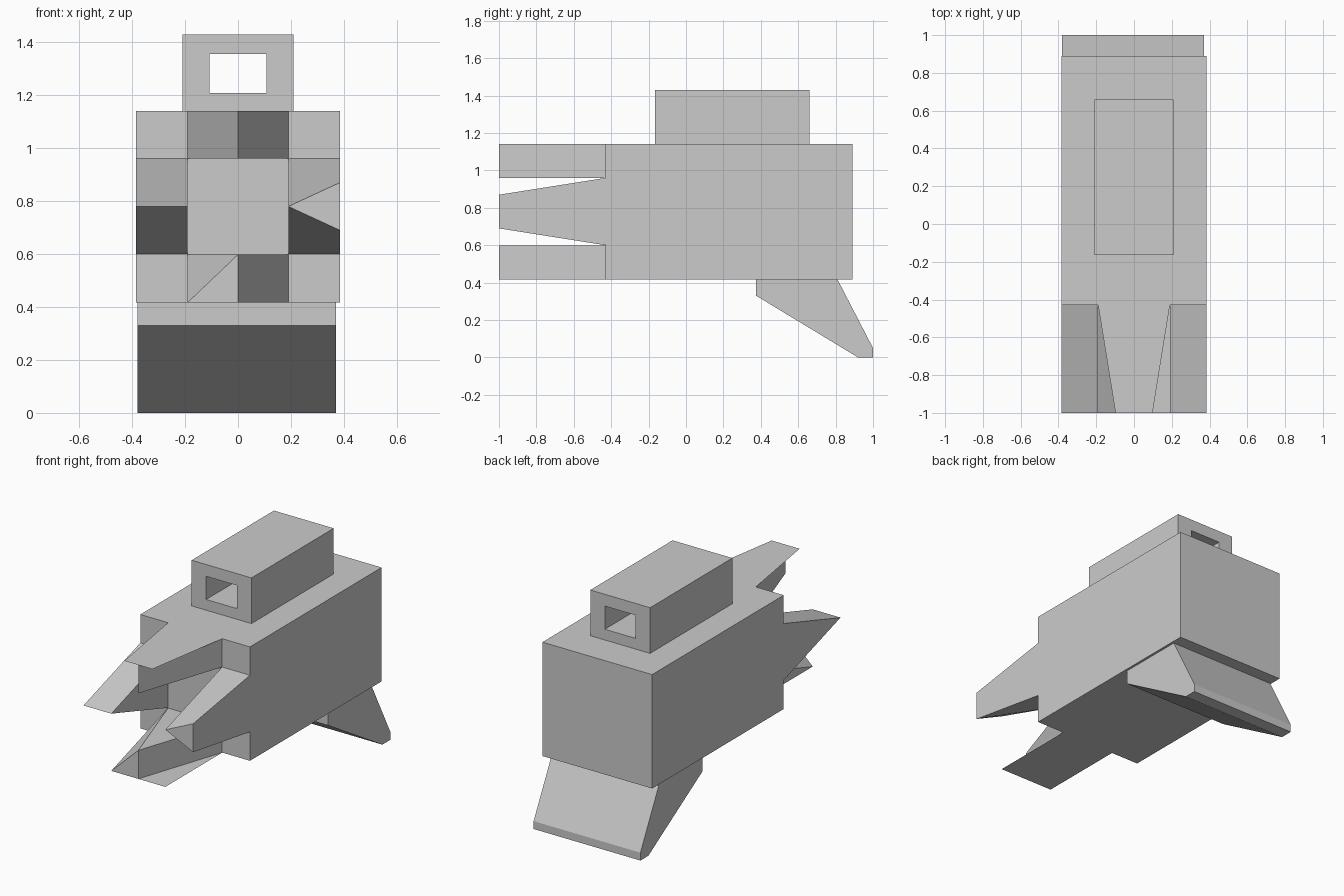
import bpy, bmesh

if "Cube" in bpy.data.objects:
    bpy.data.objects.remove(bpy.data.objects["Cube"])

mat = bpy.data.materials.new("light grey")
mat.diffuse_color = (0.6, 0.6, 0.6, 1)
mat.use_nodes = True
mat.node_tree.nodes["Principled BSDF"].inputs["Base Color"].default_value = mat.diffuse_color


def make(name, verts, faces, fix=True):
    me = bpy.data.meshes.new(name)
    me.from_pydata(verts, [], faces)
    me.materials.append(mat)
    if fix:
        bm = bmesh.new()
        bm.from_mesh(me)
        bmesh.ops.recalc_face_normals(bm, faces=bm.faces)
        bm.to_mesh(me)
        bm.free()
    ob = bpy.data.objects.new(name, me)
    bpy.context.collection.objects.link(ob)
    return ob


def rect(x0, x1, z0, z1):
    return [(x0, z0), (x1, z0), (x1, z1), (x0, z1)]


def prism_y(name, outline, y0, y1):
    """Extrude an (x, z) outline along y."""
    n = len(outline)
    v = [(x, y, z) for y in (y0, y1) for x, z in outline]
    f = [(i, (i + 1) % n, n + (i + 1) % n, n + i) for i in range(n)]
    return make(name, v, f + [tuple(range(n)), tuple(range(n, 2 * n))])


W, BASE, TIP = 0.385, -0.43, -1.0
Z0, Z1 = 0.417, 1.14

# Main body
prism_y("body", rect(-W, W, Z0, Z1), BASE, 0.89)

# Hollow sight box on top: outer and inner loops bridged at both ends
loops = [(rect(-0.21, 0.21, Z1, 1.43), y) for y in (-0.165, 0.66)]
loops += [(rect(-0.108, 0.108, 1.208, 1.355), y) for y in (-0.165, 0.66)]
v = [(x, y, z) for loop, y in loops for x, z in loop]
f = []
for i in range(4):
    j = (i + 1) % 4
    for a, b in ((0, 4), (4, 12), (12, 8), (8, 0)):
        f.append((a + i, a + j, b + j, b + i))
make("sight_box", v, f)

# Sloping rear foot, side profile extruded across x
profile = [(0.375, Z0), (0.375, 0.33), (0.92, 0), (1, 0), (1, 0.05), (0.81, Z0)]
n = len(profile)
v = [(x, y, z) for x in (-0.38, 0.37) for y, z in profile]
f = [(i, (i + 1) % n, n + (i + 1) % n, n + i) for i in range(n)]
make("rear_foot", v, f + [tuple(range(n)), tuple(range(n, 2 * n))])


# Front prongs: wedges narrowing to an edge. u runs across, w from inner to outer.
def prong(name, place, half, inner, outer, flange):
    pts = [(-half, BASE, inner), (half, BASE, inner), (half, BASE, outer),
           (-half, BASE, outer), (0, TIP, inner), (0, TIP, outer)]
    make(name, [place(*p) for p in pts],
         [(0, 1, 2, 3), (1, 4, 5, 2), (4, 0, 3, 5), (0, 4, 1), (3, 2, 5)])
    if flange:
        # outer plate, wider than the wedge at its tip
        plate = [(-half, BASE, outer), (half, BASE, outer),
                 (flange, TIP, outer), (-flange, TIP, outer)]
        make(name + "_plate", [place(*p) for p in plate], [(0, 1, 2, 3)], False)


def upright(u, y, w):
    return (u, y, w)


def sideways(u, y, w):
    return (w, y, 0.78 + u)


prong("top_prong", upright, 0.19, 0.96, Z1, 0.098)
prong("left_prong", sideways, 0.18, -0.19, -W, 0)
prong("bottom_prong", upright, 0.19, 0.598, Z0, 0.19)

# Left half of the bottom prong is filled out to a triangular end
make("bottom_prong_filler",
     [(-0.19, TIP, Z0), (0, TIP, Z0), (0, TIP, 0.598),
      (-0.19, BASE, 0.598), (-0.19, BASE, Z0)],
     [(0, 1, 2), (0, 2, 3), (0, 3, 4)])

# Right prong has a blunt triangular end
make("right_prong",
     [(0.19, BASE, 0.6), (W, BASE, 0.6), (W, BASE, 0.96), (0.19, BASE, 0.96),
      (0.19, TIP, 0.78), (W, TIP, 0.69), (W, TIP, 0.87)],
     [(0, 1, 2, 3), (0, 4, 5, 1), (1, 5, 6, 2), (2, 6, 4, 3), (3, 4, 0), (4, 5, 6)])
